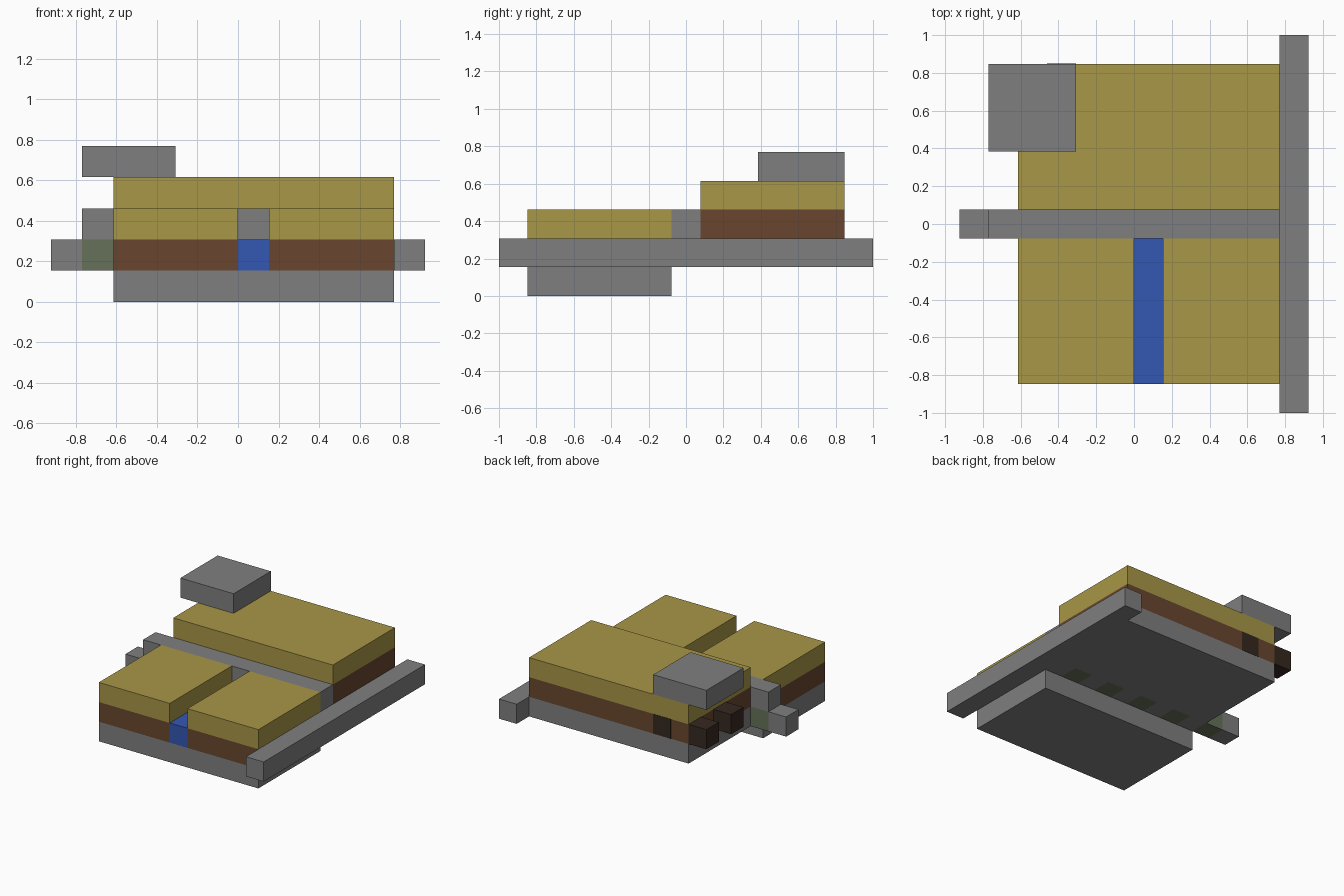
import bpy
import bmesh
from mathutils import Vector

cube = bpy.data.objects.get("Cube")
if cube:
    bpy.data.objects.remove(cube, do_unlink=True)

# Everything sits on a block grid of 12 x 13 x 5 cells
CELL = 2 / 13
ORIGIN = Vector((-6, -6.5, 0))


def material(name, rgb):
    linear = [((c / 255 + 0.055) / 1.055) ** 2.4 for c in rgb]
    mat = bpy.data.materials.new(name)
    mat.use_nodes = True
    mat.diffuse_color = (*linear, 1)
    mat.node_tree.nodes["Principled BSDF"].inputs["Base Color"].default_value = (*linear, 1)
    return mat


GREY = material("stone grey", (127, 127, 127))
STRAW = material("straw yellow", (168, 151, 70))
BROWN = material("soil brown", (105, 70, 46))
BLUE = material("water blue", (52, 87, 178))
GREEN = material("mossy green", (101, 113, 88))
DARK = material("dark wood", (54, 40, 31))


def block(name, mat, low, high):
    """Box between two corners given in grid cells."""
    a = (Vector(low) + ORIGIN) * CELL
    b = (Vector(high) + ORIGIN) * CELL
    bm = bmesh.new()
    bmesh.ops.create_cube(bm, size=1)
    for v in bm.verts:
        v.co = Vector(s * c for s, c in zip(b - a, v.co))
    mesh = bpy.data.meshes.new(name)
    bm.to_mesh(mesh)
    bm.free()
    mesh.materials.append(mat)
    obj = bpy.data.objects.new(name, mesh)
    obj.location = (a + b) / 2
    bpy.context.collection.objects.link(obj)
    return obj


# Front field: base, two beds and the water channel between them
block("front_base", GREY, (2, 1, 0), (11, 6, 1))
for side, x0, x1 in (("right", 2, 6), ("left", 7, 11)):
    block(f"front_{side}_soil", BROWN, (x0, 1, 1), (x1, 6, 2))
    block(f"front_{side}_crop", STRAW, (x0, 1, 2), (x1, 6, 3))
block("water_channel", BLUE, (6, 1, 1), (7, 6, 2))

# Raised rear field
block("rear_base", GREY, (2, 7, 1), (11, 12, 2))
block("rear_soil", BROWN, (2, 7, 2), (11, 12, 3))
block("rear_crop", STRAW, (2, 7, 3), (11, 12, 4))

# Middle wall on a row of alternating stones
block("middle_wall", GREY, (1, 6, 2), (11, 7, 3))
for x in range(11):
    mossy = x % 2 == 1
    block("mossy_stone" if mossy else "plain_stone", GREEN if mossy else GREY,
          (x, 6, 1), (x + 1, 7, 2))

# Long side kerb
block("side_kerb", GREY, (11, 0, 1), (12, 13, 2))

# Slab on the rear corner, with four posts below; sunk posts stand just proud
block("corner_slab", GREY, (1, 9, 4), (4, 12, 5))
for x in (1, 3):
    for y in (9, 11):
        proud = 0.015 if (x, y) == (3, 11) else 0
        block("slab_post", DARK, (x, y, 2), (x + 1, y + 1 + proud, 3))
